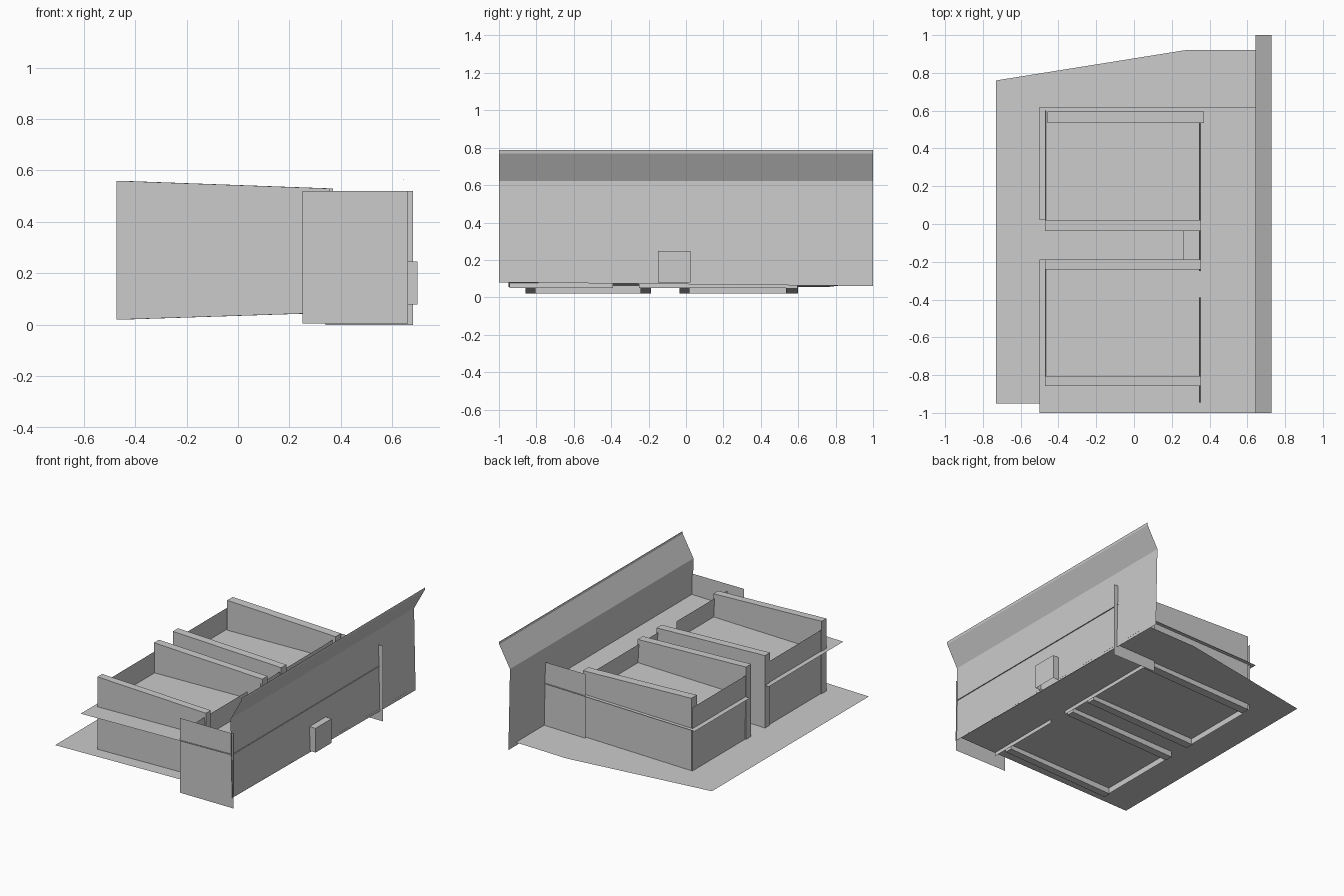
import bpy
import bmesh

if "Cube" in bpy.data.objects:
    bpy.data.objects.remove(bpy.data.objects["Cube"])


def build(name, verts, faces):
    bm = bmesh.new()
    vs = [bm.verts.new(v) for v in verts]
    for f in faces:
        bm.faces.new([vs[i] for i in f])
    me = bpy.data.meshes.new(name)
    bm.to_mesh(me)
    bm.free()
    ob = bpy.data.objects.new(name, me)
    bpy.context.collection.objects.link(ob)
    return ob


def sheet(name, pts):
    """One flat polygon."""
    return build(name, pts, [range(len(pts))])


def prism(name, profile, y0, y1):
    """Closed xz profile extruded along y."""
    n = len(profile)
    verts = [(x, y, z) for y in (y0, y1) for x, z in profile]
    faces = [tuple(range(n)), tuple(range(2 * n - 1, n - 1, -1))]
    faces += [(i, i + n, (i + 1) % n + n, (i + 1) % n) for i in range(n)]
    return build(name, verts, faces)


def strip(name, path, y0, y1):
    """Open xz path swept along y as a thin sheet."""
    verts = [(x, y, z) for x, z in path for y in (y0, y1)]
    faces = [(2 * i, 2 * i + 1, 2 * i + 3, 2 * i + 2) for i in range(len(path) - 1)]
    return build(name, verts, faces)


def tilted(z, pts):
    """Place xy points on a plane that rises slightly towards +x."""
    return [(x, y, z + 0.02 * x) for x, y in pts]


# slightly tilted base sheet
sheet("floor_sheet", tilted(0.07, [(-0.73, -0.95), (0.655, -0.95), (0.655, 0.92),
                                   (0.27, 0.92), (-0.73, 0.76)]))

# middle shelf with a notch between the two trays
sheet("middle_shelf", tilted(0.363, [(-0.5, -1), (0.655, -1), (0.655, 0.62), (-0.5, 0.62),
                                     (-0.5, 0.02), (0.26, 0.02), (0.26, -0.187), (-0.5, -0.187)]))

# long wall with flared top and small lip
wall = [(0.655, 0.08), (0.643, 0.622), (0.725, 0.77), (0.727, 0.787)]
w = strip("long_wall", wall, -1, 1)
w.data.vertices[1].co.z = 0.06

# tray side beams
for y0, y1, dx in ((-0.857, -0.805, 0), (-0.242, -0.187, 0),
                   (-0.036, 0.02, 0), (0.535, 0.595, 0.015)):
    prism("tray_side", [(-0.472 + dx, 0.02), (0.355 + dx, 0.047),
                        (0.355 + dx, 0.53), (-0.472 + dx, 0.56)], y0, y1)

# tray end panels
for y0, y1 in ((-0.83, -0.2), (0.0, 0.6)):
    strip("tray_outer_end", [(-0.465, 0.02), (-0.468, 0.5)], y0, y1)
for y0, y1 in ((-0.945, -0.39), (-0.25, 0.535)):
    strip("tray_inner_end", [(0.37, 0.05), (0.345, 0.5)], y0, y1)

# upright end panels crossing the long wall
for y, x0, z0, x1 in ((-0.99, 0.25, 0.005, 0.66), (0.61, 0.34, 0.0, 0.68)):
    sheet("end_panel", [(x0, y, z0), (x1, y, z0), (x1, y, 0.52), (x0, y, 0.52)])

# small hood on the outside of the wall, open below and behind
a, b, c, d = 0.645, 0.697, -0.15, 0.025
build("wall_hood",
      [(a, c, 0.08), (b, c, 0.08), (b, c, 0.247), (a, c, 0.247),
       (a, d, 0.08), (b, d, 0.08), (b, d, 0.247), (a, d, 0.247)],
      [(0, 1, 2, 3), (7, 6, 5, 4), (1, 5, 6, 2), (3, 2, 6, 7)])
